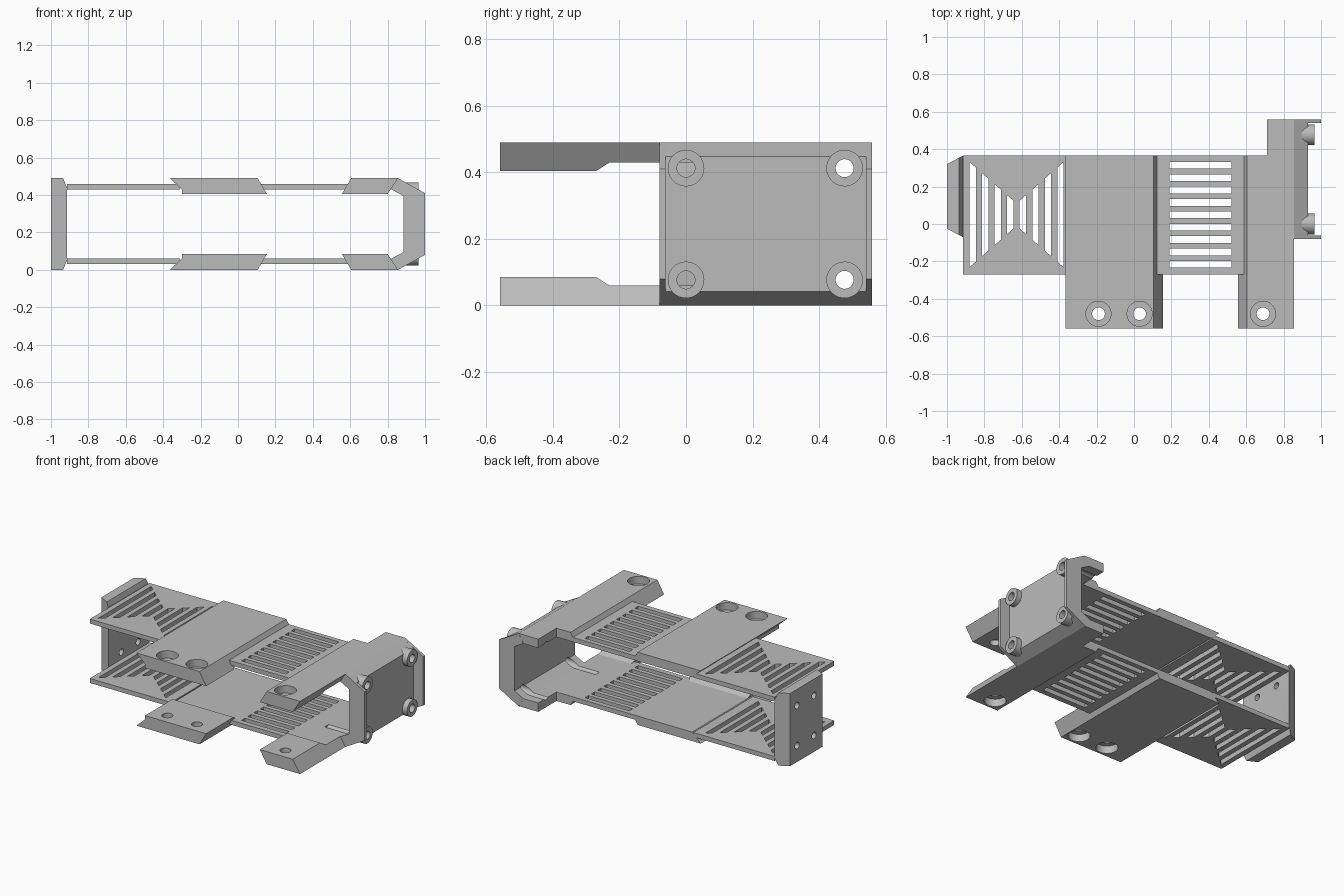
import bpy, bmesh
from mathutils import Matrix, Vector

if "Cube" in bpy.data.objects:
    bpy.data.objects.remove(bpy.data.objects["Cube"])

HEIGHT = 0.49
BACK, FRONT = 0.365, -0.56

grey = bpy.data.materials.new("plain_grey")
grey.use_nodes = True
grey.diffuse_color = (0.5, 0.5, 0.5, 1)
grey.node_tree.nodes["Principled BSDF"].inputs["Base Color"].default_value = (0.5, 0.5, 0.5, 1)


def make_object(name, bm):
    bmesh.ops.recalc_face_normals(bm, faces=bm.faces)
    mesh = bpy.data.meshes.new(name)
    bm.to_mesh(mesh)
    bm.free()
    mesh.materials.append(grey)
    obj = bpy.data.objects.new(name, mesh)
    bpy.context.collection.objects.link(obj)
    return obj


def add_prism(bm, points, axis, start, end):
    """Extrude a 2D profile along an axis; the profile uses the other two axes in order."""
    verts = []
    for p in points:
        co = list(p)
        co.insert("xyz".index(axis), start)
        verts.append(bm.verts.new(co))
    face = bm.faces.new(verts)
    out = bmesh.ops.extrude_face_region(bm, geom=[face])
    shift = Vector((0, 0, 0))
    shift["xyz".index(axis)] = end - start
    moved = [g for g in out["geom"] if isinstance(g, bmesh.types.BMVert)]
    bmesh.ops.translate(bm, verts=moved, vec=shift)


def prism(name, points, axis, start, end):
    bm = bmesh.new()
    add_prism(bm, points, axis, start, end)
    return make_object(name, bm)


def rect(a0, a1, b0, b1):
    return [(a0, b0), (a1, b0), (a1, b1), (a0, b1)]


def add_cylinder(bm, center, radius, length, axis):
    rot = Matrix.Rotation(1.5707963, 4, "Y") if axis == "x" else Matrix()
    bmesh.ops.create_cone(bm, cap_ends=True, segments=32, radius1=radius, radius2=radius,
                          depth=length, matrix=Matrix.Translation(center) @ rot)


def cut(obj, cutter, keep=False):
    mod = obj.modifiers.new("cut", "BOOLEAN")
    mod.operation, mod.solver, mod.object = "DIFFERENCE", "EXACT", cutter
    bpy.context.view_layer.objects.active = obj
    bpy.ops.object.modifier_apply(modifier=mod.name)
    cutter.hide_render = True
    if not keep:
        bpy.data.objects.remove(cutter)


def mirror_down(obj, name):
    """Copy an upper part to the lower side."""
    bm = bmesh.new()
    bm.from_mesh(obj.data)
    for v in bm.verts:
        v.co.z = HEIGHT - v.co.z
    bmesh.ops.reverse_faces(bm, faces=bm.faces)
    return make_object(name, bm)


# Thin vented plates
bowtie_plate = prism("upper_bowtie_vent_plate", rect(-0.915, -0.31, -0.27, BACK), "z", 0.43, 0.46)
bm = bmesh.new()
for side in (-1, 1):
    for i in range(4):
        near = 0.017 + i * 0.067
        far = near + 0.034
        h0, h1 = 0.06 + 0.88 * near, 0.06 + 0.88 * far
        cx, cy = -0.628, 0.05
        add_prism(bm, [(cx + side * near, cy - h0), (cx + side * far, cy - h1),
                       (cx + side * far, cy + h1), (cx + side * near, cy + h0)], "z", 0.4, 0.5)
cut(bowtie_plate, make_object("slit_cutter", bm))

slot_plate = prism("upper_slot_vent_plate", rect(0.09, 0.62, -0.27, BACK), "z", 0.43, 0.46)
bm = bmesh.new()
for i in range(9):
    y = 0.314 - i * 0.0662
    add_prism(bm, rect(0.19, 0.52, y - 0.018, y + 0.018), "z", 0.4, 0.5)
cut(slot_plate, make_object("slot_cutter", bm))

# Thick arms with a thinner rear half and counterbored holes
middle_arm = prism("upper_middle_arm", [(-0.365, 0.49), (0.105, 0.49), (0.155, 0.405),
                                        (-0.3, 0.405), (-0.3, 0.43)], "y", FRONT, BACK)
side_arm = prism("upper_side_arm", [(0.605, 0.49), (0.855, 0.49), (0.8, 0.405),
                                    (0.555, 0.405)], "y", FRONT, BACK)
for arm, holes in ((middle_arm, (-0.19, 0.03)), (side_arm, (0.69,))):
    cut(arm, prism("underside_cutter", [(-0.271, 0.404), (-0.23, 0.43), (0.7, 0.43),
                                        (0.7, 0.3), (-0.271, 0.3)], "x", -1, 1.2))
    for radius, z in ((0.034, 0.45), (0.067, 0.5)):
        bm = bmesh.new()
        for x in holes:
            add_cylinder(bm, (x, -0.48, z), radius, 0.12 if radius > 0.05 else 0.2, "z")
        cut(arm, make_object("screw_cutter", bm))

# End bracket: recessed wall joined to both arms
OUT_IN = [(0.82, 0.06), (0.885, 0.095), (0.885, 0.395), (0.82, 0.43)]
bracket = prism("end_bracket", [(0.71, 0.43), (0.71, 0.49), (0.855, 0.49), (0.93, 0.448),
                                (0.93, 0.042), (0.855, 0), (0.71, 0), (0.71, 0.06)] + OUT_IN,
                "y", -0.079, 0.559)
ribs = [prism(name, [(0.855, 0.49), (1, 0.41), (1, 0.08), (0.855, 0)] + OUT_IN, "y", y, y + 0.019)
        for name, y in (("front_bracket_rib", -0.08), ("back_bracket_rib", 0.541))]

# Round bosses on the bracket
corners = [(y, z) for y in (0, 0.477) for z in (0.077, HEIGHT - 0.077)]
bm = bmesh.new()
for y, z in corners:
    add_cylinder(bm, (0.927, y, z), 0.055, 0.076, "x")
bosses = make_object("bracket_bosses", bm)
bm = bmesh.new()
for y, z in corners:
    add_cylinder(bm, (0.86, y, z), 0.027, 0.4, "x")
bores = make_object("bore_cutter", bm)
for part in (bracket, bosses):
    cut(part, bores, keep=True)
cut(side_arm, bores)

# Lower halves
lower = [mirror_down(o, o.name.replace("upper", "lower"))
         for o in (bowtie_plate, slot_plate, middle_arm, side_arm)]

# End panel, tapering outward, with four holes
panel = prism("end_panel", [(-1, 0), (-1, HEIGHT), (-0.935, HEIGHT), (-0.915, 0.44),
                            (-0.915, 0.05), (-0.935, 0)], "y", -0.07, BACK)
for v in panel.data.vertices:
    inset = 0.045 * (-0.915 - v.co.x) / 0.085
    v.co.y += inset if v.co.y < 0 else -inset
bm = bmesh.new()
for y in (0.065, 0.245):
    for z in (0.11, 0.38):
        add_cylinder(bm, (-0.95, y, z), 0.022, 0.3, "x")
cut(panel, make_object("panel_cutter", bm))

# Smooth the round walls, keep the flat edges sharp
bpy.ops.object.select_all(action="DESELECT")
for obj in [bowtie_plate, slot_plate, middle_arm, side_arm, bracket, bosses, panel] + ribs + lower:
    obj.select_set(True)
    bpy.context.view_layer.objects.active = obj
bpy.ops.object.shade_smooth_by_angle(angle=0.4)
